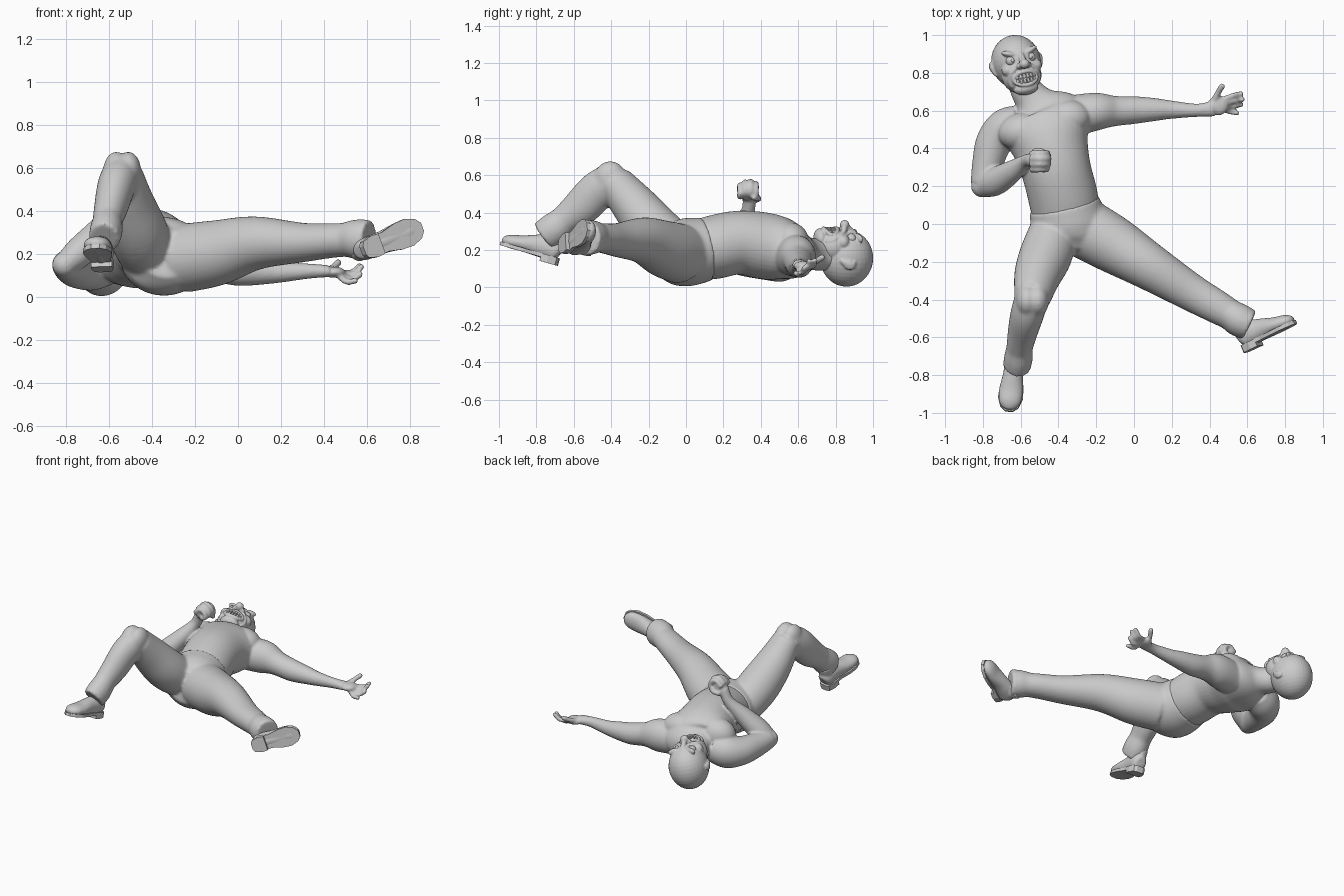
import bpy, bmesh, math
from mathutils import Vector, Matrix

UP = Vector((0, 0, 1))
SHIN = Vector((0, -.7, .7))


def tube(bm, pts, ref=UP, n=32, sub=6):
    """Loft of ellipses; each point is x, y, z, half width, half depth (along ref)."""
    pts = [Vector(p if len(p) == 5 else (*p, p[3])) for p in pts]
    ext = [2 * pts[0] - pts[1]] + pts + [2 * pts[-1] - pts[-2]]
    path = []
    for i in range(1, len(ext) - 2):
        a, b, c, d = ext[i - 1:i + 3]
        for k in range(sub):
            t = k / sub
            path.append(0.5 * (2 * b + (c - a) * t + (2 * a - 5 * b + 4 * c - d) * t * t
                               + (3 * b - a - 3 * c + d) * t ** 3))
    path.append(pts[-1])
    rings = []
    for i, p in enumerate(path):
        q, r = path[max(i - 1, 0)], path[min(i + 1, len(path) - 1)]
        t = (Vector(r[:3]) - Vector(q[:3])).normalized()
        v = (ref - t * ref.dot(t)).normalized()
        u = t.cross(v)
        ring = []
        for k in range(n):
            w = 2 * math.pi * k / n
            ring.append(bm.verts.new(Vector(p[:3]) + u * p[3] * math.cos(w) + v * p[4] * math.sin(w)))
        rings.append(ring)
    for a, b in zip(rings, rings[1:]):
        for k in range(n):
            bm.faces.new((a[k], a[(k + 1) % n], b[(k + 1) % n], b[k]))
    bm.faces.new(rings[0][::-1])
    bm.faces.new(rings[-1])


def blob(bm, c, r, rot=0):
    r = (r, r, r) if isinstance(r, (int, float)) else r
    m = Matrix.Translation(c) @ Matrix.Rotation(rot, 4, 'Z') @ Matrix.Diagonal((*r, 1))
    bmesh.ops.create_uvsphere(bm, u_segments=32, v_segments=18, radius=1, matrix=m)


def finger(bm, pts, r):
    tube(bm, [(*p, r) for p in pts], ref=Vector((0.3, 0.8, 0.5)), n=10, sub=4)
    blob(bm, pts[-1], r)


def finish(bm, name, matrix=None, voxel=None, smooth=4):
    bmesh.ops.recalc_face_normals(bm, faces=bm.faces[:])
    for f in bm.faces:
        f.smooth = True
    me = bpy.data.meshes.new(name)
    bm.to_mesh(me)
    bm.free()
    ob = bpy.data.objects.new(name, me)
    bpy.context.collection.objects.link(ob)
    if matrix:
        ob.matrix_world = matrix
    if voxel:
        m = ob.modifiers.new("Fuse", 'REMESH')
        m.mode, m.voxel_size, m.use_smooth_shade = 'VOXEL', voxel, True
        s = ob.modifiers.new("Soften", 'SMOOTH')
        s.factor, s.iterations = 0.5, smooth
    return ob


# Bare torso, neck, arms and hands
bm = bmesh.new()
tube(bm, [(-.36, .05, .195, .18, .16), (-.377, .15, .215, .184, .17), (-.41, .28, .24, .184, .17),
          (-.44, .4, .225, .2, .178), (-.465, .5, .205, .235, .17), (-.49, .58, .18, .215, .135),
          (-.53, .65, .18, .11, .09), (-.57, .71, .175, .085, .085), (-.6, .78, .17, .08, .08)], n=40)
blob(bm, (-.36, .555, .25), (.13, .1, .098), .2)        # chest muscles
blob(bm, (-.59, .49, .24), (.13, .1, .11), .2)
# outstretched arm
tube(bm, [(-.34, .57, .17, .11), (-.2, .595, .165, .1, .11), (-.1, .598, .145, .08), (0, .603, .125, .073),
          (.06, .605, .12, .067), (.13, .606, .117, .058), (.2, .605, .115, .048), (.33, .602, .12, .035),
          (.42, .61, .12, .042, .028)])
blob(bm, (.445, .628, .115), (.054, .054, .026), .2)
finger(bm, [(.42, .645, .12), (.445, .695, .14), (.465, .728, .16)], .017)
for base, mid, tip in (((.48, .665, .115), (.53, .682, .115), (.565, .69, .145)),
                       ((.485, .643, .108), (.54, .655, .105), (.573, .658, .14)),
                       ((.48, .622, .1), (.53, .625, .08), (.567, .632, .105)),
                       ((.47, .605, .095), (.505, .595, .07), (.545, .588, .075))):
    finger(bm, [base, mid, tip], .0145)
# folded arm
tube(bm, [(-.6, .53, .16, .1), (-.68, .505, .14, .105, .11), (-.742, .43, .135, .096),
          (-.775, .32, .14, .082), (-.8, .21, .15, .066)], ref=Vector((0, .3, 1)))
blob(bm, (-.805, .2, .15), .058)
tube(bm, [(-.805, .2, .15, .055, .06), (-.735, .225, .21, .07, .075), (-.65, .275, .305, .058, .06),
          (-.575, .33, .405, .037), (-.535, .34, .49, .036)], ref=Vector((0, 1, 0)))
blob(bm, (-.515, .335, .51), (.042, .055, .05))
for i, dz in enumerate((-.02, -.004, 0, -.012)):
    y = .288 + .029 * i
    finger(bm, [(-.545, y, .53 + dz), (-.505, y, .565 + dz), (-.463 + dz / 2, y, .55 + dz),
                (-.452 + dz / 2, y, .51 + dz / 2), (-.485, y, .485)], .0165)
finger(bm, [(-.54, .38, .47), (-.5, .388, .475), (-.455, .365, .48)], .017)
finish(bm, "torso_and_arms", voxel=.008, smooth=5)

# Trousers: hips, raised leg, stretched leg, turned cuffs
bm = bmesh.new()
tube(bm, [(-.37, .105, .205, .187, .172), (-.345, .0, .188, .205, .182), (-.33, -.08, .19, .195, .165),
          (-.33, -.15, .2, .13, .11)], n=40)
tube(bm, [(-.25, -.03, .18, .16), (-.1, -.115, .205, .15, .152), (.08, -.225, .25, .125),
          (.3, -.36, .253, .1, .092), (.45, -.445, .263, .088, .08), (.58, -.52, .268, .073, .078)])
tube(bm, [(-.42, -.03, .19, .13), (-.465, -.16, .3, .138, .14), (-.51, -.27, .43, .122, .125),
          (-.538, -.385, .57, .092, .1)], ref=SHIN)
for s in (-1, 1):
    blob(bm, (-.538 + s * .028, -.405, .585), (.06, .085, .09))        # broad knee
tube(bm, [(-.54, -.39, .57, .09, .1), (-.565, -.475, .515, .088, .105), (-.587, -.56, .43, .08, .1),
          (-.605, -.65, .36, .07, .08), (-.615, -.73, .29, .068, .073)], ref=SHIN)
tube(bm, [(.5, -.47, .268, .077, .08), (.55, -.505, .268, .088, .092), (.61, -.535, .265, .083, .094)])
tube(bm, [(-.606, -.66, .35, .07, .08), (-.612, -.71, .31, .076, .088), (-.622, -.76, .272, .072, .085)],
     ref=SHIN)
finish(bm, "trousers", voxel=.01, smooth=8)


# Shoes, built heel at origin, toe along x
def slab(bm, half, z0, z1):
    loop = half + [(x, -y) for x, y in reversed(half)]
    f = bm.faces.new([bm.verts.new((x, y, z0)) for x, y in loop])
    top = bmesh.ops.extrude_face_region(bm, geom=[f])["geom"]
    bmesh.ops.translate(bm, vec=(0, 0, z1 - z0), verts=[v for v in top if isinstance(v, bmesh.types.BMVert)])


def shoe(name, origin, toe, up):
    x = Vector(toe).normalized()
    z = Vector(up)
    z = (z - x * z.dot(x)).normalized()
    m = Matrix((x, z.cross(x), z)).transposed().to_4x4()
    m.translation = origin
    bm = bmesh.new()
    tube(bm, [(-.05, 0, .065, .03, .04), (-.03, 0, .072, .048, .058), (.02, 0, .082, .052, .066),
              (.08, 0, .076, .053, .058), (.16, 0, .064, .063, .043), (.22, 0, .057, .06, .037),
              (.252, 0, .051, .043, .027), (.268, 0, .046, .018, .014)])
    tube(bm, [(0, 0, .06, .045, .05), (-.005, 0, .11, .046, .05), (-.01, 0, .17, .05, .052)],
         ref=Vector((1, 0, 0)))
    finish(bm, name + "_upper", m, voxel=.007, smooth=3)
    bm = bmesh.new()
    slab(bm, [(-.055, .02), (-.045, .04), (0, .052), (.07, .047), (.14, .063), (.2, .066),
              (.25, .048), (.273, .02)], .022, .042)
    slab(bm, [(-.055, .02), (-.045, .04), (0, .052), (.04, .049)], 0, .026)
    ob = finish(bm, name + "_sole", m)
    for p in ob.data.polygons:
        p.use_smooth = False


shoe("raised_leg_shoe", (-.63, -.74, .13), (-.12, -.94, .27), (0, .3, .95))
shoe("stretched_leg_shoe", (.635, -.66, .235), (.85, .41, .34), (-.4, .9, -.1))

# Bald head in its own frame: x sideways, y to the crown, z out of the face
HEAD = (Matrix.Translation((-.62, .84, .16)) @ Matrix.Rotation(math.radians(11), 4, 'Z')
        @ Matrix.Rotation(math.radians(13), 4, 'Y'))
bm = bmesh.new()
blob(bm, (0, .02, -.005), (.13, .142, .152))
blob(bm, (0, -.06, .065), (.106, .092, .093))
blob(bm, (0, -.13, .108), (.066, .034, .05))
blob(bm, (0, 0, .178), (.028, .025, .027))
tube(bm, [(0, .055, .135, .016), (0, .03, .15, .017), (0, .005, .175, .02)], ref=Vector((1, 0, 0)))
for s in (-1, 1):
    blob(bm, (s * .024, -.006, .158), (.018, .015, .018))              # nostril
    blob(bm, (s * .072, -.018, .1), (.038, .034, .038))                # cheekbone
    blob(bm, (s * .053, .064, .118), (.048, .016, .024), s * .35)      # scowling brow
    blob(bm, (s * .055, .0, .118), (.038, .012, .021), -s * .2)        # lower lid
    tube(bm, [(s * .03, -.005, .15, .01), (s * .065, -.035, .134, .012), (s * .082, -.075, .113, .011),
              (s * .072, -.11, .106, .009)], n=10)                     # smile fold
    tube(bm, [(s * .116, -.035, .012, .01), (s * .125, -.02, .002, .011, .016),
              (s * .135, .008, -.012, .011, .025), (s * .134, .03, -.012, .011, .02),
              (s * .12, .04, .004, .011, .012)], n=12)                 # ear
    blob(bm, (s * .12, .0, -.002), (.014, .03, .022))
lip = []
for k in range(17):
    w = 2 * math.pi * k / 16
    x = .062 * math.cos(w)
    lip.append((x, -.075 + .036 * math.sin(w), .158 - 5 * x * x, .0105))
tube(bm, lip, n=10, sub=3)
finish(bm, "head", HEAD, voxel=.005, smooth=4)

# Eyes and bared teeth
bm = bmesh.new()
for s in (-1, 1):
    blob(bm, (s * .054, .029, .115), .027)
    blob(bm, (s * .05, .029, .136), .01)
finish(bm, "eyes", HEAD)
bm = bmesh.new()
for row in (-1, 1):
    for i in range(6):
        x = (i - 2.5) * .0175
        m = (Matrix.Translation((x, -.075 + row * .013, .154 - 5 * x * x)) @ Matrix.Rotation(x * 9, 4, 'Y')
             @ Matrix.Diagonal((.015, .024, .02, 1)))
        bmesh.ops.create_cube(bm, size=1, matrix=m)
teeth = finish(bm, "teeth", HEAD)
bev = teeth.modifiers.new("Round", 'BEVEL')
bev.width, bev.segments = .003, 2
